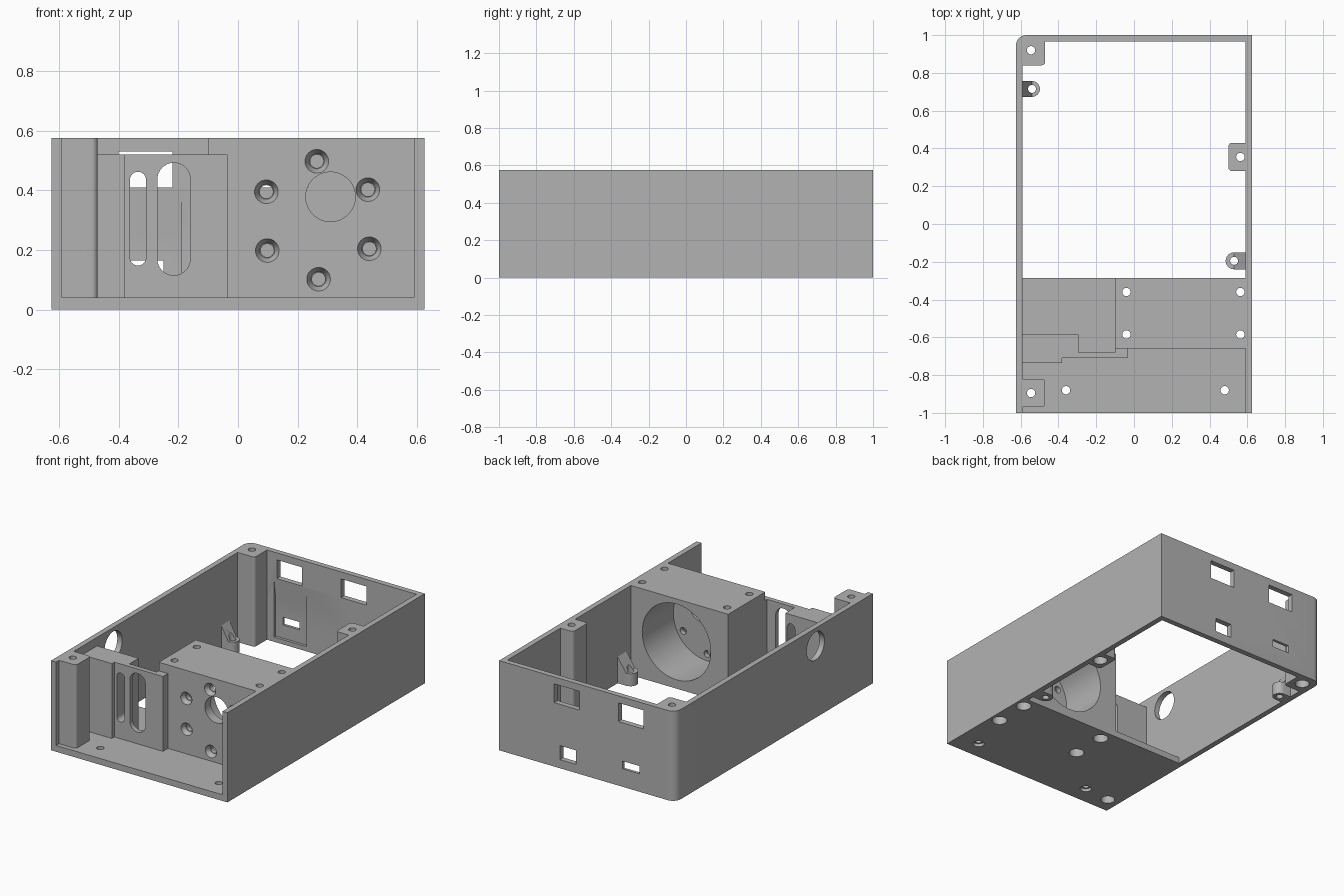
import bpy, bmesh
from math import sin, cos, pi, radians
from mathutils import Vector

if "Cube" in bpy.data.objects:
    bpy.data.objects.remove(bpy.data.objects["Cube"], do_unlink=True)

grey = bpy.data.materials.new("plain grey")
grey.use_nodes = True
grey.diffuse_color = (0.45, 0.45, 0.45, 1)
grey.node_tree.nodes["Principled BSDF"].inputs["Base Color"].default_value = grey.diffuse_color

H, W, WALL, FLOOR = 0.575, 0.625, 0.59, 0.04   # height, half width, inner wall face, floor top
AXES = {"z": lambda u, v, w: (u, v, w), "y": lambda u, v, w: (u, w, v), "x": lambda u, v, w: (w, u, v)}


def prism(name, outline, lo, hi, axis="z", taper=1.0):
    """Extrude a 2D outline along an axis, optionally scaling the far end."""
    mid = sum((Vector(p) for p in outline), Vector((0, 0))) / len(outline)
    bm = bmesh.new()
    near = [bm.verts.new(AXES[axis](*p, lo)) for p in outline]
    far = [bm.verts.new(AXES[axis](*(mid + (Vector(p) - mid) * taper), hi)) for p in outline]
    bm.faces.new(near)
    bm.faces.new(far)
    for i in range(len(near)):
        j = (i + 1) % len(near)
        bm.faces.new((near[i], near[j], far[j], far[i]))
    bmesh.ops.recalc_face_normals(bm, faces=bm.faces)
    mesh = bpy.data.meshes.new(name)
    bm.to_mesh(mesh)
    bm.free()
    mesh.materials.append(grey)
    ob = bpy.data.objects.new(name, mesh)
    bpy.context.collection.objects.link(ob)
    return ob


def rect(x0, x1, y0, y1):
    return [(x0, y0), (x1, y0), (x1, y1), (x0, y1)]


def circle(x, y, r, n=32):
    return [(x + r * cos(2 * pi * i / n), y + r * sin(2 * pi * i / n)) for i in range(n)]


def stadium(x, z0, z1, r, n=16):
    top = [(x + r * cos(pi * i / n), z1 - r + r * sin(pi * i / n)) for i in range(n + 1)]
    low = [(x - r * cos(pi * i / n), z0 + r - r * sin(pi * i / n)) for i in range(n + 1)]
    return top + low


def rounded(points, index, r, n=8):
    """Replace one square corner of an outline by an arc."""
    p = Vector(points[index])
    a = (Vector(points[index - 1]) - p).normalized() * r
    b = (Vector(points[(index + 1) % len(points)]) - p).normalized() * r
    arc = [tuple(p + a * (1 - sin(t)) + b * (1 - cos(t))) for t in (pi / 2 * i / n for i in range(n + 1))]
    return points[:index] + arc + points[index + 1:]


def finish(ob, cutters=()):
    """Cut the part, then smooth its curved faces."""
    for c in cutters:
        c.hide_render = True
        mod = ob.modifiers.new("cut", "BOOLEAN")
        mod.operation, mod.solver, mod.object = "DIFFERENCE", "EXACT", c
    bpy.context.view_layer.update()
    mesh = bpy.data.meshes.new_from_object(ob.evaluated_get(bpy.context.evaluated_depsgraph_get()))
    ob.modifiers.clear()
    ob.data = mesh
    mesh.shade_smooth()
    mesh.set_sharp_from_angle(angle=radians(30))


cutters = []


def cutter(*args, **kw):
    cutters.append(prism("cutter", *args, **kw))
    return cutters[-1]


def screw(x, y, wide, depth=0.06):
    """Vertical bolt hole with a wide pocket underneath."""
    return [cutter(circle(x, y, 0.022), -0.1, 1), cutter(circle(x, y, wide), -0.1, depth)]


# Bolt holes shared by several parts
front_post_bolt = screw(-0.545, -0.895, 0.042)
back_post_bolt = screw(-0.545, 0.92, 0.042)
side_post_bolt = screw(0.563, 0.355, 0.042)
block_bolts = sum((screw(x, y, 0.045) for x in (-0.04, 0.563) for y in (-0.585, -0.36)), [])
floor_bolts = sum((screw(x, -0.88, 0.034, 0.02) for x in (-0.36, 0.48)), [])

# Outer walls, open at the front, one rounded back corner
walls = [(-W, -1), (-W, 1), (W, 1), (W, -1), (WALL, -1), (WALL, 0.965), (-WALL, 0.965), (-WALL, -1)]
shell = prism("outer_walls", rounded(walls, 1, 0.055), 0, H)
ports = [cutter(rect(*r), 0.9, 1.1, "y") for r in (
    (-0.40, -0.22, 0.41, 0.53), (0.055, 0.235, 0.41, 0.53),
    (-0.37, -0.25, 0.115, 0.165), (0.08, 0.195, 0.055, 0.145))]
recess = cutter([(0.95, 0.03), (0.982, 0.03), (0.982, 0.265), (0.965, 0.40), (0.95, 0.40)], -0.42, -0.19, "x")
cable_hole = cutter(circle(-0.42, 0.46, 0.09), -0.7, -0.5, "x")
finish(shell, ports + [recess, cable_hole] + side_post_bolt + block_bolts)

# Floor under the front section
floor = prism("front_floor", rect(-WALL, WALL, -1, -0.285), 0, FLOOR)
finish(floor, front_post_bolt + block_bolts + floor_bolts)

# Mounting posts
post = prism("front_post", rounded(rounded(rect(-WALL, -0.47, -0.97, -0.82), 2, 0.02), 1, 0.02), FLOOR, H)
finish(post, front_post_bolt)
post = prism("back_post", rounded(rect(-WALL, -0.47, 0.84, 0.965), 1, 0.02), 0, H)
finish(post, back_post_bolt)
post = prism("side_post", rounded(rounded(rect(0.50, WALL, 0.28, 0.43), 3, 0.02), 0, 0.02), 0, H)
finish(post, side_post_bolt)

# Housing block with a round cup at the back and screw holes in its face
block = prism("housing_block", rect(-0.1, WALL, -0.66, -0.285), FLOOR, H)
cup = cutter(circle(0.267, 0.30, 0.243, 64), -0.60, -0.2, "y")
dial_hole = cutter(circle(0.31, 0.378, 0.083, 48), -0.8, -0.5, "y")
face_holes = []
for x, z in ((0.095, 0.395), (0.098, 0.198), (0.44, 0.204), (0.435, 0.402), (0.264, 0.497), (0.27, 0.102)):
    face_holes += [cutter(circle(x, z, 0.022), -0.8, -0.5, "y"),
                   cutter(circle(x, z, 0.042), -0.665, -0.63, "y", taper=0.6)]
finish(block, block_bolts + [cup, dial_hole] + face_holes)

# Stepped panel with two upright slots
panel = prism("slotted_panel", [
    (-WALL, -0.735), (-0.38, -0.735), (-0.38, -0.71), (-0.035, -0.71), (-0.035, -0.66),
    (-0.1, -0.66), (-0.1, -0.68), (-0.295, -0.68), (-0.295, -0.585), (-WALL, -0.585)], FLOOR, 0.52)
slots = [cutter(stadium(-0.335, 0.148, 0.462, 0.027), -0.8, -0.5, "y"),
         cutter(stadium(-0.215, 0.115, 0.492, 0.055), -0.8, -0.5, "y")]
finish(panel, slots)

# Low screw lugs with a sloped brace against the wall
for side, name, cx, cy, r in ((-1, "left_wall", 0.54, 0.715, 0.042), (1, "right_wall", 0.53, -0.195, 0.045)):
    ends = [(side * (cx - r * sin(pi * i / 12)), cy - r * cos(pi * i / 12)) for i in range(13)]
    lug = prism(name + "_lug", [(side * WALL, cy - r)] + ends + [(side * WALL, cy + r)], 0, 0.08)
    brace = prism(name + "_lug_brace", [(side * WALL, 0.08), (side * cx, 0.08), (side * WALL, 0.17)],
                  cy - r, cy + r, "y")
    hole = cutter(circle(side * cx, cy, 0.021), -0.1, 0.5)
    finish(lug, [hole])
    finish(brace, [hole])

for c in cutters:
    bpy.data.objects.remove(c, do_unlink=True)
